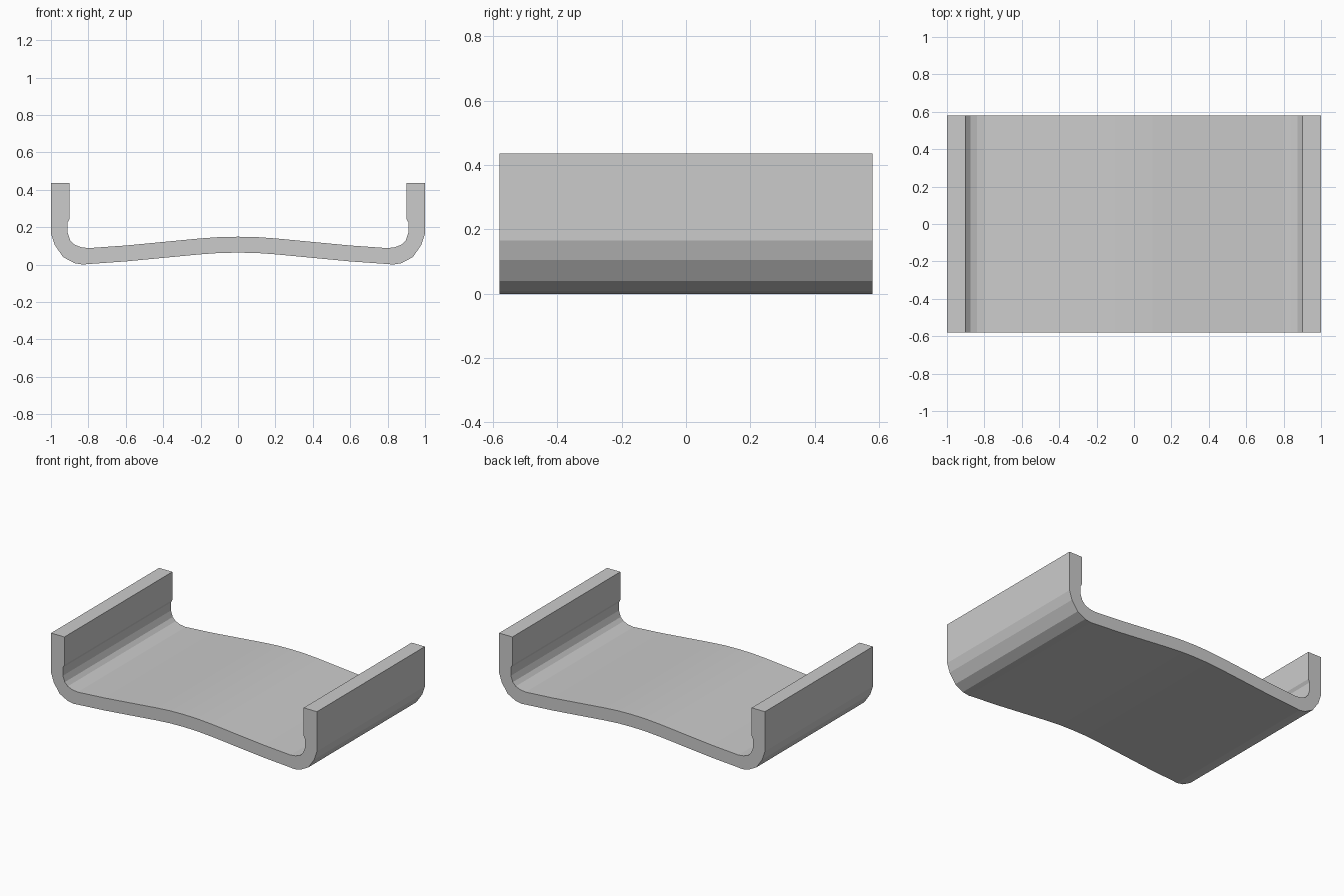
import bpy, bmesh

if "Cube" in bpy.data.objects:
    bpy.data.objects.remove(bpy.data.objects["Cube"])

HALF_DEPTH = 0.58

# Right half of the cross-section (x, z): underside from centre out to the wall top
outer = [(0, 0.064), (0.1, 0.062), (0.2, 0.055), (0.4, 0.036), (0.6, 0.017),
         (0.8, 0.003), (0.83, 0.0), (0.875, 0.008), (0.935, 0.04),
         (0.98, 0.105), (1.0, 0.165), (1.0, 0.436)]
# Upper side from the wall top back to the centre
inner = [(0.9, 0.436), (0.9, 0.245), (0.911, 0.225), (0.911, 0.17),
         (0.897, 0.13), (0.875, 0.107), (0.84, 0.093), (0.8, 0.088),
         (0.6, 0.102), (0.4, 0.121), (0.2, 0.140), (0.1, 0.147), (0, 0.149)]

# Mirror the half section into one closed outline
half = outer + inner
outline = half + [(-x, z) for x, z in reversed(half[1:-1])]

# Extrude the outline front to back
bm = bmesh.new()
face = bm.faces.new([bm.verts.new((x, -HALF_DEPTH, z)) for x, z in outline])
result = bmesh.ops.extrude_face_region(bm, geom=[face], use_keep_orig=True)
moved = [v for v in result["geom"] if isinstance(v, bmesh.types.BMVert)]
bmesh.ops.translate(bm, verts=moved, vec=(0, 2 * HALF_DEPTH, 0))
bmesh.ops.recalc_face_normals(bm, faces=bm.faces)

mesh = bpy.data.meshes.new("curved_tray")
bm.to_mesh(mesh)
bm.free()
tray = bpy.data.objects.new("curved_tray", mesh)
bpy.context.collection.objects.link(tray)
